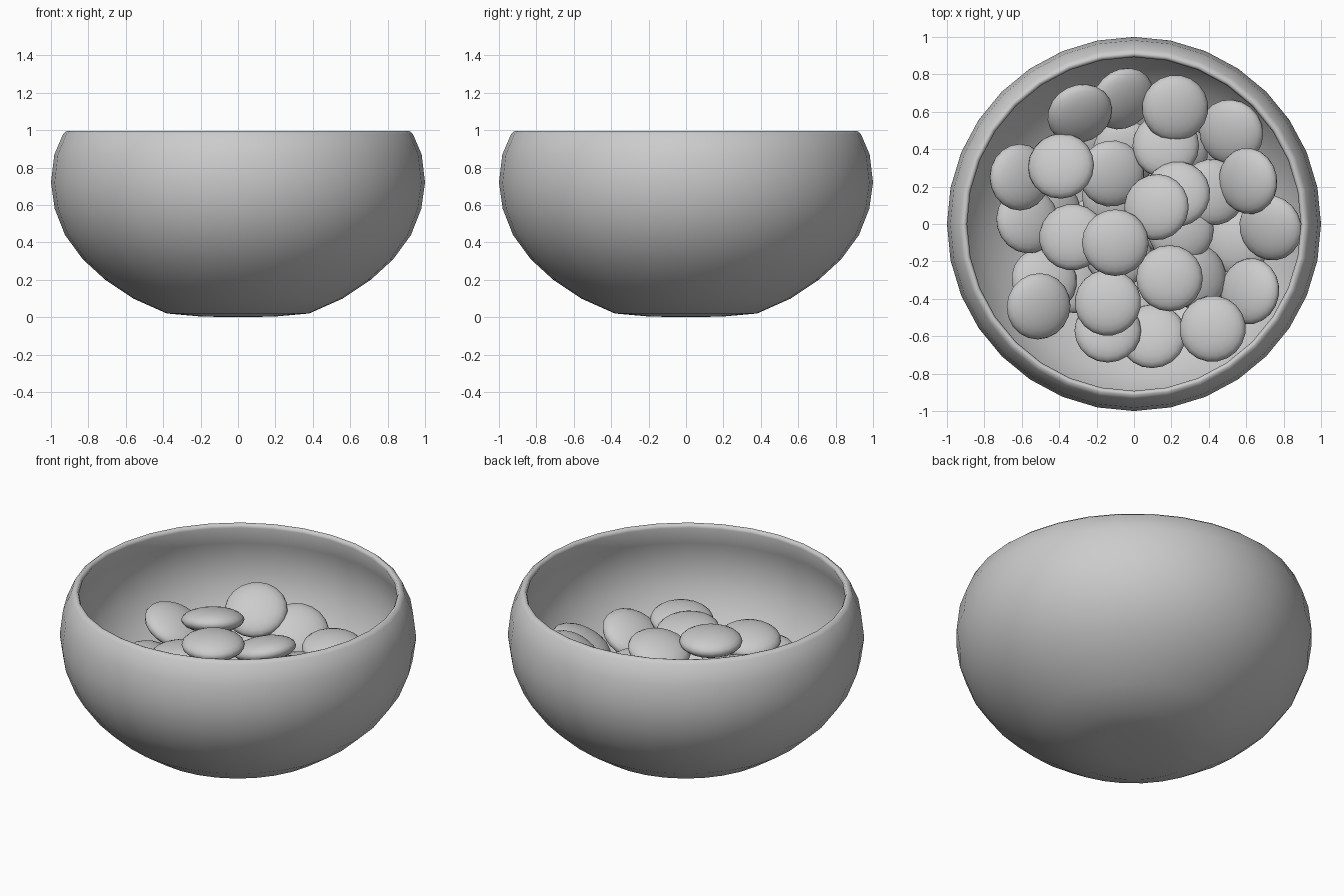
import bpy, bmesh, math, random
from mathutils import Vector

if "Cube" in bpy.data.objects:
    bpy.data.objects.remove(bpy.data.objects["Cube"])

random.seed(4)

# Bowl: one closed profile, outside up to the rim and back down the inside
profile = [(0, 0), (.2, .004), (.38, .02), (.56, .10), (.71, .2), (.83, .31), (.925, .44),
           (.98, .58), (1, .72), (.982, .87), (.935, .98), (.915, .997), (.9, .995),
           (.892, .975), (.94, .86), (.958, .72), (.94, .59), (.887, .46), (.80, .34),
           (.685, .235), (.54, .14), (.37, .062), (.2, .045), (0, .04)]
SIDES = 32
bm = bmesh.new()
rings = []
for r, z in profile:
    if r == 0:
        rings.append([bm.verts.new((0, 0, z))] * SIDES)
    else:
        rings.append([bm.verts.new((r * math.cos(2 * math.pi * i / SIDES),
                                    r * math.sin(2 * math.pi * i / SIDES), z))
                      for i in range(SIDES)])
for a, b in zip(rings, rings[1:]):
    for i in range(SIDES):
        j = (i + 1) % SIDES
        bm.faces.new(list(dict.fromkeys((a[i], a[j], b[j], b[i]))))
bmesh.ops.recalc_face_normals(bm, faces=bm.faces)
mesh = bpy.data.meshes.new("bowl")
bm.to_mesh(mesh)
bm.free()
mesh.shade_smooth()
bowl = bpy.data.objects.new("bowl", mesh)
bpy.context.collection.objects.link(bowl)

# Candy: a flattened sphere shared by every piece
bm = bmesh.new()
bmesh.ops.create_uvsphere(bm, u_segments=20, v_segments=12, radius=.178)
bmesh.ops.scale(bm, vec=(1, 1, .38), verts=bm.verts)
candy_mesh = bpy.data.meshes.new("candy")
bm.to_mesh(candy_mesh)
bm.free()
candy_mesh.shade_smooth()


def candy(pos, normal):
    ob = bpy.data.objects.new("candy", candy_mesh)
    ob.location = pos
    ob.rotation_euler = Vector(normal).to_track_quat('Z', 'Y').to_euler()
    bpy.context.collection.objects.link(ob)


# Visible pieces: position, then tilt of the upper face in x and y
pile = [
    (-.10, -.10, .68, 0, 0), (-.39, .31, .60, -.15, .2), (-.29, .59, .58, .3, -.6),
    (-.06, .67, .48, .5, -.5), (.22, .62, .47, .1, -.1), (.52, .49, .40, -.3, -.2),
    (.61, .23, .53, -.6, -.1), (.73, -.02, .47, -.4, -.2), (.62, -.36, .43, -.6, .1),
    (.42, -.56, .50, -.1, .1), (.19, -.29, .60, 0, .1), (-.14, -.42, .58, -.1, .1),
    (-.14, -.57, .42, 0, .3), (.10, -.60, .36, -.1, .3), (-.51, -.44, .48, .3, -.1),
    (-.48, -.30, .36, .2, .2), (-.33, -.07, .55, -.1, .1), (-.57, .02, .40, .4, .1),
    (-.61, .25, .53, .5, 0), (-.12, .27, .42, .2, -.1), (.12, .09, .64, -.25, .1),
    (.23, .16, .52, -.1, .2), (.42, .17, .42, .2, .1), (.17, .42, .42, 0, .2),
    (.25, -.03, .44, .1, 0), (.33, -.28, .42, .5, .1), (-.05, .38, .30, 0, -.2),
    (.55, -.10, .31, -.2, 0)]
for x, y, z, tx, ty in pile:
    candy((x, y, z), (tx, ty, 1))

# Hidden pieces filling the bottom, in rings that follow the bowl wall
for count, radius, z, tilt in ((4, .2, .13, .15), (7, .45, .25, .5), (3, .18, .27, .1)):
    for i in range(count):
        t = 2 * math.pi * i / count + random.uniform(0, .4)
        c, s = math.cos(t), math.sin(t)
        candy((radius * c, radius * s, z), (-tilt * c, -tilt * s, 1))
